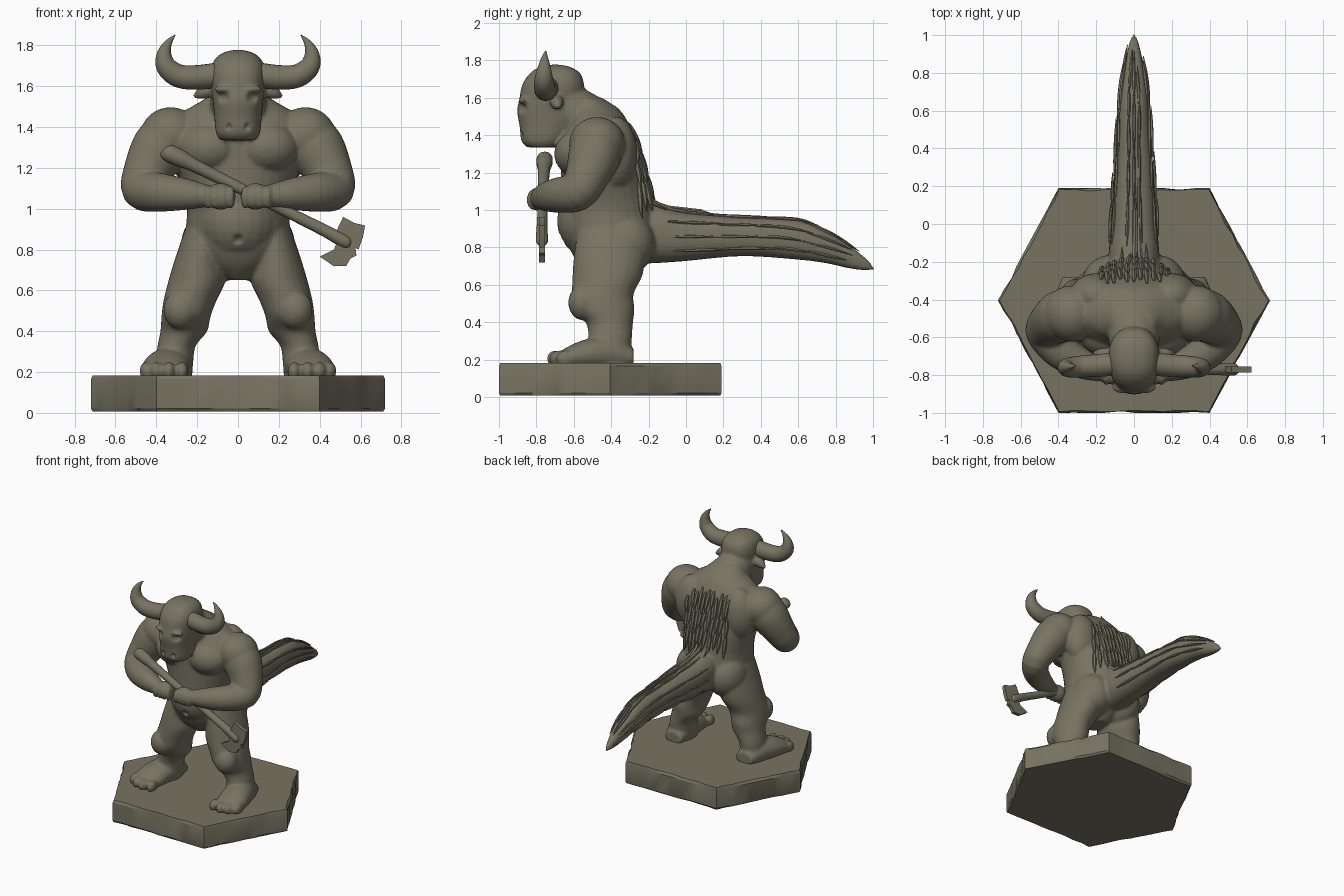
import bpy, bmesh, math, random
from mathutils import Vector, Matrix
from mathutils.bvhtree import BVHTree

if "Cube" in bpy.data.objects:
    bpy.data.objects.remove(bpy.data.objects["Cube"])

random.seed(4)
stone = bpy.data.materials.new("olive_grey_clay")
stone.diffuse_color = (0.186, 0.173, 0.122, 1)
stone.use_nodes = True
stone.node_tree.nodes["Principled BSDF"].inputs["Base Color"].default_value = stone.diffuse_color


def dense(pts, n=4):
    """Catmull-Rom resampling of a list of equal-length tuples."""
    out = []
    for i in range(len(pts) - 1):
        p = [pts[max(0, min(len(pts) - 1, i + k))] for k in (-1, 0, 1, 2)]
        for j in range(n):
            t = j / n
            out.append([0.5 * (2 * b + (c - a) * t + (2 * a - 5 * b + 4 * c - d) * t * t
                               + (3 * b - a - 3 * c + d) * t ** 3) for a, b, c, d in zip(*p)])
    return out + [list(pts[-1])]


def loft(bm, pts, axis=None, n=24, power=1.0, steps=4, side=1):
    """Skin rings (x, y, z, ra, rb); axis fixes the ring plane, else it follows the path."""
    pts = dense([(p[0] * side, *p[1:]) for p in pts], steps)
    u, rings = Vector((0.13, 1, 0.21)), []
    for i, p in enumerate(pts):
        c = Vector(p[:3])
        ra, rb = max(p[3], 0.001), max(p[-1], 0.001)
        if axis:
            u, v = Vector((1, 0, 0)), Vector((0, 1, 0) if axis == 'Z' else (0, 0, 1))
        else:
            t = (Vector(pts[min(i + 1, len(pts) - 1)][:3]) - Vector(pts[max(i - 1, 0)][:3])).normalized()
            u = (u - t * u.dot(t)).normalized()
            v = t.cross(u)
        ring = []
        for k in range(n):
            a = 2 * math.pi * k / n
            ca, sa = math.cos(a), math.sin(a)
            ring.append(bm.verts.new(c + u * ra * math.copysign(abs(ca) ** power, ca)
                                     + v * rb * math.copysign(abs(sa) ** power, sa)))
        rings.append(ring)
    for r, s in zip(rings, rings[1:]):
        for k in range(n):
            bm.faces.new((r[k], r[(k + 1) % n], s[(k + 1) % n], s[k]))
    bm.faces.new(rings[0])
    bm.faces.new(rings[-1])


def ball(bm, c, r, side=1):
    m = Matrix.Translation((c[0] * side, c[1], c[2])) @ Matrix.Diagonal((*r, 1))
    bmesh.ops.create_uvsphere(bm, u_segments=24, v_segments=14, radius=1, matrix=m)


def make(name, bm, angle=40):
    bmesh.ops.recalc_face_normals(bm, faces=bm.faces)
    me = bpy.data.meshes.new(name)
    bm.to_mesh(me)
    bm.free()
    ob = bpy.data.objects.new(name, me)
    bpy.context.collection.objects.link(ob)
    me.materials.append(stone)
    bpy.ops.object.select_all(action='DESELECT')
    ob.select_set(True)
    bpy.context.view_layer.objects.active = ob
    bpy.ops.object.shade_smooth_by_angle(angle=math.radians(angle))
    return ob


# hexagonal base with chipped rims
hexa = [(0.72, -0.405), (0.4, 0.19), (-0.4, 0.19), (-0.72, -0.405), (-0.4, -1.0), (0.4, -1.0)]
bm = bmesh.new()
rings = []
for z, inset in ((0.008, 0.008), (0.022, 0), (0.165, 0), (0.182, 0.008)):
    ring = []
    for i in range(6):
        a, b = Vector(hexa[i]), Vector(hexa[(i + 1) % 6])
        for k in range(10):
            p = a.lerp(b, k / 10)
            chip = inset + (random.random() ** 3 * 0.012 if k else 0)
            p = p - (p - Vector((0, -0.405))).normalized() * chip
            ring.append(bm.verts.new((p.x, p.y, z)))
    rings.append(ring)
for r, s in zip(rings, rings[1:]):
    for k in range(60):
        bm.faces.new((r[k], r[(k + 1) % 60], s[(k + 1) % 60], s[k]))
bm.faces.new(rings[0])
bm.faces.new(rings[-1])
make("hexagonal_base", bm, 25)

# body: overlapping muscle masses fused by a voxel remesh
bm = bmesh.new()
loft(bm, [(0, -.42, .65, .05, .09), (0, -.41, .72, .17, .17), (0, -.4, .8, .25, .225), (0, -.41, .9, .255, .25),
          (0, -.42, 1, .25, .25), (0, -.43, 1.1, .27, .24), (0, -.45, 1.25, .32, .22), (0, -.47, 1.38, .33, .2),
          (0, -.47, 1.47, .27, .16), (0, -.49, 1.54, .16, .13), (0, -.54, 1.6, .1, .09)], 'Z', 32)
ball(bm, (0, -.47, .94), (.215, .22, .21))                                   # belly
loft(bm, [(0, -.46, 1.42, .16), (0, -.58, 1.51, .14), (0, -.7, 1.6, .12)])   # neck
loft(bm, [(0, -.77, 1.335, .085, .08), (0, -.765, 1.37, .108, .115), (0, -.745, 1.45, .116, .145),
          (0, -.735, 1.53, .124, .168), (0, -.72, 1.6, .132, .17), (0, -.71, 1.67, .134, .165),
          (0, -.7, 1.73, .115, .135), (0, -.7, 1.765, .07, .08), (0, -.7, 1.777, .02, .02)], 'Z', 32, .85)
loft(bm, [(0, -.35, .86, .14, .15), (0, -.17, .87, .135, .155), (0, 0, .857, .122, .13), (0, .3, .857, .102, .104),
          (0, .6, .84, .082, .106), (0, .75, .8, .066, .085), (0, .87, .75, .045, .062),
          (0, .96, .71, .024, .033), (0, 1.008, .686, .004, .005)], 'Y', 24, .85)   # tail
for s in (-1, 1):
    ball(bm, (.14, -.575, 1.3), (.155, .13, .125), s)      # chest
    ball(bm, (.2, -.38, 1.3), (.14, .12, .2), s)           # upper back
    ball(bm, (.13, -.33, .82), (.15, .165, .17), s)        # buttock
    ball(bm, (.33, -.475, 1.355), (.15, .15, .142), s)     # shoulder
    loft(bm, [(.33, -.47, 1.36, .13), (.385, -.49, 1.29, .14), (.445, -.53, 1.18, .118), (.468, -.58, 1.095, .102),
              (.38, -.68, 1.08, .095), (.25, -.75, 1.07, .076), (.13, -.785, 1.06, .05)], side=s)
    loft(bm, [(.16, -.4, .9, .1, .18), (.19, -.41, .75, .12, .19), (.2, -.42, .65, .14, .187),
              (.235, -.445, .55, .13, .165), (.255, -.44, .47, .12, .165), (.265, -.41, .4, .115, .127),
              (.3, -.405, .33, .094, .117), (.31, -.41, .26, .092, .118), (.32, -.42, .165, .095, .13)],
         'Z', side=s)                                      # leg
    ball(bm, (.28, -.55, .505), (.085, .08, .095), s)      # knee
    loft(bm, [(.31, -.28, .21, .07, .05), (.325, -.4, .23, .1, .09), (.35, -.53, .225, .115, .085),
              (.365, -.64, .205, .11, .06), (.37, -.69, .19, .09, .035)], 'Y', side=s)   # foot
    for x, y in ((.275, -.685), (.34, -.695), (.4, -.68), (.45, -.645)):
        ball(bm, (x, y, .205), (.032, .05, .045), s)       # toes
    ball(bm, (.085, -.785, 1.06), (.075, .055, .065), s)   # fist
    for k in range(4):
        ball(bm, (.035 + .037 * k, -.815, 1.055), (.021, .038, .058), s)   # fingers
    ball(bm, (.065, -.865, 1.585), (.052, .032, .018), s)  # brow
    loft(bm, [(.11, -.69, 1.59, .03), (.17, -.69, 1.57, .035), (.22, -.68, 1.545, .006)], side=s)   # ear
body = make("body", bm)
remesh = body.modifiers.new("fuse", 'REMESH')
remesh.mode, remesh.voxel_size = 'VOXEL', 0.0105
soft = body.modifiers.new("soften", 'SMOOTH')
soft.factor, soft.iterations = 0.5, 4
deps = bpy.context.evaluated_depsgraph_get()
fused = bpy.data.meshes.new_from_object(body.evaluated_get(deps))
body.modifiers.clear()
body.data = fused
# eye sockets, nostrils and navel pressed into the surface
dents = [(0, -.69, .85, .025)] + [(s * x, y, z, r) for s in (-1, 1)
                                  for x, y, z, r in ((.07, -.89, 1.545, .03), (.045, -.885, 1.4, .016))]
for v in fused.vertices:
    for x, y, z, r in dents:
        d = math.hypot(v.co.x - x, v.co.z - z)
        if d < r and v.co.y < y + .08:
            v.co.y += .022 * (1 - (d / r) ** 2)
fused.materials.clear()
fused.materials.append(stone)
fused.polygons.foreach_set("material_index", [0] * len(fused.polygons))
fused.polygons.foreach_set("use_smooth", [True] * len(fused.polygons))
tree = BVHTree.FromPolygons([v.co for v in fused.vertices], [p.vertices for p in fused.polygons])


def strand(bm, casts, radius):
    """Tapered lock of fur lying on the body where the rays strike it."""
    pts = []
    for i, (o, d) in enumerate(casts):
        hit = tree.ray_cast(Vector(o), Vector(d))[0]
        if hit:
            t = i / (len(casts) - 1)
            pts.append((*(hit - Vector(d) * .01 * t), radius * (.3 + 2 * t) * (1.02 - t) + .001))
    if len(pts) > 2:
        loft(bm, pts, n=6, steps=2)


# shaggy fur down the back
bm = bmesh.new()
for col in range(11):
    x = (col - 5) * .035
    z = 1.5 - .012 * abs(col - 5) - random.random() * .06
    while z > 1.08:
        span = random.uniform(.12, .2)
        dx = random.uniform(-.015, .015)
        strand(bm, [((x + dx * k / 4, .6, z - span * k / 4), (0, -1, 0)) for k in range(5)], .02)
        z -= span * .8
make("back_fur", bm)

# long ridges along the tail
bm = bmesh.new()
for deg in (0, 35, 75, 90, 105, 145, 180, 215, 325):
    a = math.radians(deg)
    d = Vector((-math.cos(a), 0, -math.sin(a)))
    y = -.16 + random.random() * .1
    while y < .75:
        span = random.uniform(.18, .32)
        casts = []
        for k in range(5):
            yy = y + span * k / 4
            zc = .857 - max(0, yy - .45) ** 1.6 * .37
            casts.append((Vector((0, yy, zc)) - d * .4, d))
        strand(bm, casts, .012)
        y += span * .9
make("tail_ridges", bm)

# curved horns
bm = bmesh.new()
for s in (-1, 1):
    loft(bm, [(.09, -.74, 1.655, .062), (.2, -.75, 1.643, .06), (.29, -.755, 1.65, .057), (.35, -.76, 1.695, .051),
              (.362, -.758, 1.755, .037), (.342, -.755, 1.81, .019), (.308, -.75, 1.85, .003)], side=s)
make("horns", bm)

# axe handle with a thick pommel
bm = bmesh.new()
loft(bm, [(-.365, -.755, 1.29, .02), (-.345, -.755, 1.275, .042), (-.28, -.757, 1.245, .042), (-.2, -.76, 1.205, .032),
          (.1, -.765, 1.055, .027), (.3, -.768, .955, .028), (.43, -.77, .89, .03), (.53, -.77, .835, .032),
          (.555, -.77, .825, .01)], n=14)
make("axe_handle", bm)

# two thin axe blades
for name, outline in (("upper_axe_blade", [(.515, .96), (.57, .93), (.622, .918), (.612, .86), (.59, .8), (.47, .865)]),
                      ("lower_axe_blade", [(.53, .83), (.575, .81), (.58, .77), (.55, .755), (.53, .72), (.47, .718),
                                           (.43, .745), (.4, .765), (.47, .8), (.49, .85)])):
    bm = bmesh.new()
    face = bm.faces.new([bm.verts.new((x, -.785, z)) for x, z in outline])
    ext = bmesh.ops.extrude_face_region(bm, geom=[face])
    bmesh.ops.translate(bm, verts=[g for g in ext["geom"] if isinstance(g, bmesh.types.BMVert)], vec=(0, .03, 0))
    make(name, bm, 25)
